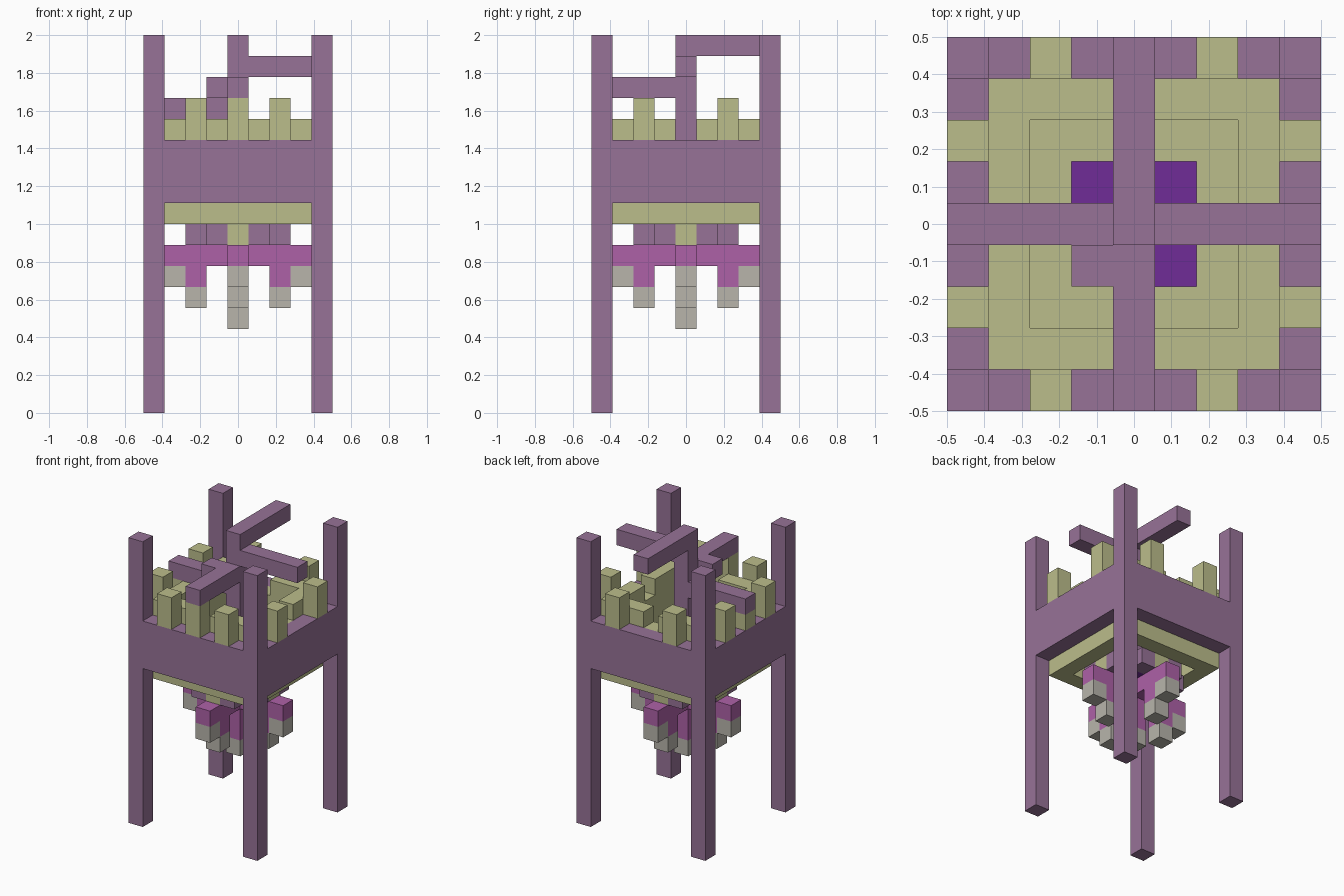
import bpy
import bmesh
from mathutils import Vector

U = 1 / 9  # edge of one cube cell

old = bpy.data.objects.get("Cube")
if old:
    bpy.data.objects.remove(old, do_unlink=True)


def material(name, r, g, b):
    mat = bpy.data.materials.new(name)
    mat.use_nodes = True
    mat.diffuse_color = (r, g, b, 1)
    mat.node_tree.nodes["Principled BSDF"].inputs["Base Color"].default_value = (r, g, b, 1)
    return mat


purple = material("dusty purple", 0.31, 0.17, 0.31)
olive = material("pale olive", 0.50, 0.51, 0.26)
magenta = material("magenta", 0.42, 0.12, 0.39)
grey = material("warm grey", 0.48, 0.46, 0.41)
violet = material("deep violet", 0.16, 0.025, 0.31)


def bar(x, y, z):
    """Box given as inclusive cell ranges along each axis."""
    return [(r, r) if isinstance(r, int) else r for r in (x, y, z)]


def turned(*bars):
    """Repeat bars at four quarter turns about the z axis."""
    out = []
    for x, y, z in bars:
        for _ in range(4):
            out.append((x, y, z))
            x, y = (-y[1], -y[0]), x
    return out


def ring(r, z):
    return turned(bar((-r, r - 1), -r, z))


def build(name, mat, bars):
    bm = bmesh.new()
    for x, y, z in bars:
        lo = Vector((x[0] - 0.5, y[0] - 0.5, z[0])) * U
        hi = Vector((x[1] + 0.5, y[1] + 0.5, z[1] + 1)) * U
        for v in bmesh.ops.create_cube(bm, size=1)["verts"]:
            v.co = [lo[i] if v.co[i] < 0 else hi[i] for i in range(3)]
    mesh = bpy.data.meshes.new(name)
    bm.to_mesh(mesh)
    bm.free()
    mesh.materials.append(mat)
    obj = bpy.data.objects.new(name, mesh)
    bpy.context.collection.objects.link(obj)
    return obj


# Frame: corner legs and the outer wall between them
build("legs", purple, turned(bar(-4, -4, (0, 17))))
build("outer_wall", purple, turned(bar((-3, 3), -4, (10, 12))))

# Basin: lining, raised rim with a gap in each side, and stepped floor
build("basin_lining", olive, ring(3, (9, 12)))
build("basin_rim", olive, turned(bar((-3, -1), -3, 13), bar((1, 2), -3, 13)))
build("basin_floor", olive, ring(2, 10))

# Posts on the wall, and two supports under the lower arms
build("wall_posts", olive, turned(bar(-2, -4, (13, 14)), bar(2, -4, (13, 14))))
build("arm_supports", olive, [bar(0, -4, (13, 14)), bar(-4, 0, 13)])

# Central column with spiralling arms
build("column", purple, [bar(0, 0, (8, 17))])
build("back_arm", purple, [bar(0, (1, 4), 17)])
build("left_arm", purple, [bar((1, 4), 0, 16)])
build("front_arm", purple, [bar(0, (-4, -1), 15), bar(-1, -1, 15)])
build("right_arm", purple, [bar((-4, -1), 0, 14)])

# Collar under the basin
build("collar", purple, turned(bar(-1, -2, 8), bar(1, -2, 8)))
build("collar_links", olive, turned(bar(0, (-2, -1), 8)))
build("core_blocks", violet, turned(bar(-1, -1, 8)))

# Hanging cluster: stems and their tips
build("hanging_stems", magenta,
      [bar(0, 0, (5, 7))] + turned(bar(0, (-3, -1), 7), bar(0, -2, 6)))
build("hanging_tips", grey,
      [bar(0, 0, 4)] + turned(bar(0, -2, 5), bar(0, -3, 6)))
